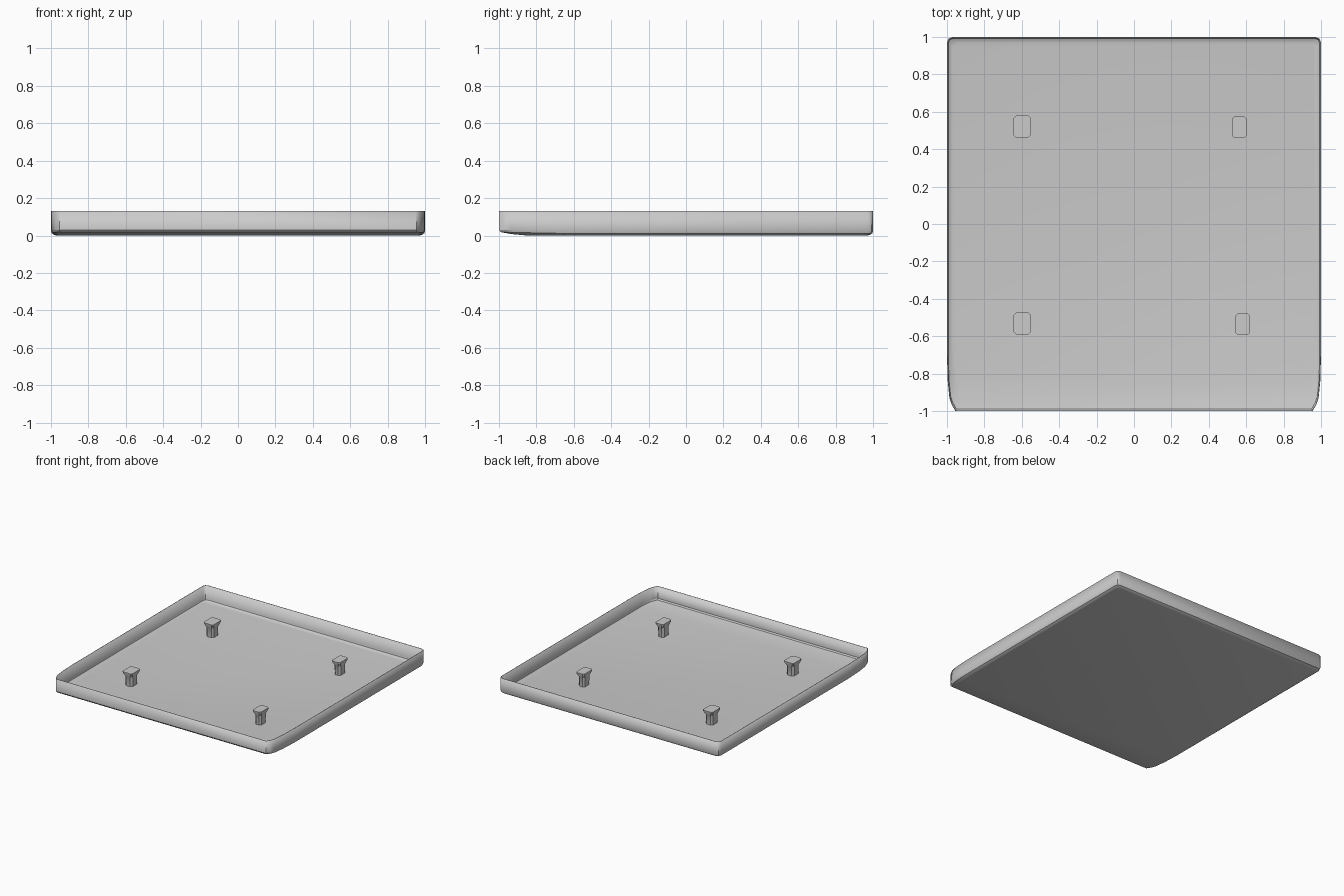
import bpy, bmesh

if "Cube" in bpy.data.objects:
    bpy.data.objects.remove(bpy.data.objects["Cube"])

grey = bpy.data.materials.new("plain grey")
grey.diffuse_color = (0.6, 0.6, 0.6, 1)
grey.use_nodes = True
grey.node_tree.nodes["Principled BSDF"].inputs["Base Color"].default_value = grey.diffuse_color


def loft(name, rings, cap_first=False):
    """Skin a stack of counter-clockwise rings, listed from top to bottom."""
    bm = bmesh.new()
    loops = [[bm.verts.new(p) for p in ring] for ring in rings]
    n = len(loops[0])
    for a, b in zip(loops, loops[1:]):
        for i in range(n):
            j = (i + 1) % n
            bm.faces.new((a[i], b[i], b[j], a[j]))
    bm.faces.new(loops[-1][::-1])
    if cap_first:
        bm.faces.new(loops[0])
    mesh = bpy.data.meshes.new(name)
    bm.to_mesh(mesh)
    bm.free()
    mesh.materials.append(grey)
    obj = bpy.data.objects.new(name, mesh)
    bpy.context.collection.objects.link(obj)
    bpy.ops.object.select_all(action='DESELECT')
    obj.select_set(True)
    bpy.context.view_layer.objects.active = obj
    bpy.ops.object.shade_smooth_by_angle(angle=0.5)
    return obj


# Tray outline: right half front to back, mirrored for the left half
right = [(0.955, -1), (0.975, -0.965), (0.987, -0.93), (0.996, -0.84), (1, -0.7),
         (1, 0.97), (0.991, 0.991), (0.97, 1)]
outline = right + [(-x, y) for x, y in reversed(right)]


def tray_ring(inset, z, front_inset, front_z):
    ring = []
    for x, y in outline:
        w = min(max((-y - 0.7) / 0.3, 0), 1)   # front edge curves up more softly
        ring.append((x * (1 - inset),
                     y * (1 - (front_inset if y < 0 else inset)),
                     z + (front_z - z) * w))
    return ring


tray = loft("tray", [
    tray_ring(0, 0.131, 0, 0.131),
    tray_ring(0, 0.024, 0, 0.030),
    tray_ring(0.004, 0.012, 0.010, 0.018),
    tray_ring(0.016, 0.004, 0.065, 0.008),
    tray_ring(0.030, 0.0, 0.150, 0.0),
])
shell = tray.modifiers.new("thin shell", 'SOLIDIFY')
shell.thickness = 0.004
shell.offset = -1


# Pegs: chamfered stem flaring out to a flat head
def peg_ring(cx, cy, w, d, z, c):
    hx, hy = w / 2, d / 2
    pts = [(hx - c, -hy), (hx, -hy + c), (hx, hy - c), (hx - c, hy),
           (-hx + c, hy), (-hx, hy - c), (-hx, -hy + c), (-hx + c, -hy)]
    return [(cx + x, cy + y, z) for x, y in pts]


pegs = {
    "back_left_peg": (-0.598, 0.521, 0.09),
    "front_left_peg": (-0.598, -0.532, 0.09),
    "back_right_peg": (0.563, 0.518, 0.075),
    "front_right_peg": (0.581, -0.536, 0.075),
}
for name, (cx, cy, w) in pegs.items():
    d = 0.117
    loft(name, [
        peg_ring(cx, cy, w, d, 0.120, 0.012),
        peg_ring(cx, cy, w, d, 0.110, 0.012),
        peg_ring(cx, cy, w * 0.75, d * 0.72, 0.080, 0.014),
        peg_ring(cx, cy, w * 0.72, d * 0.68, 0.002, 0.014),
    ], cap_first=True)
